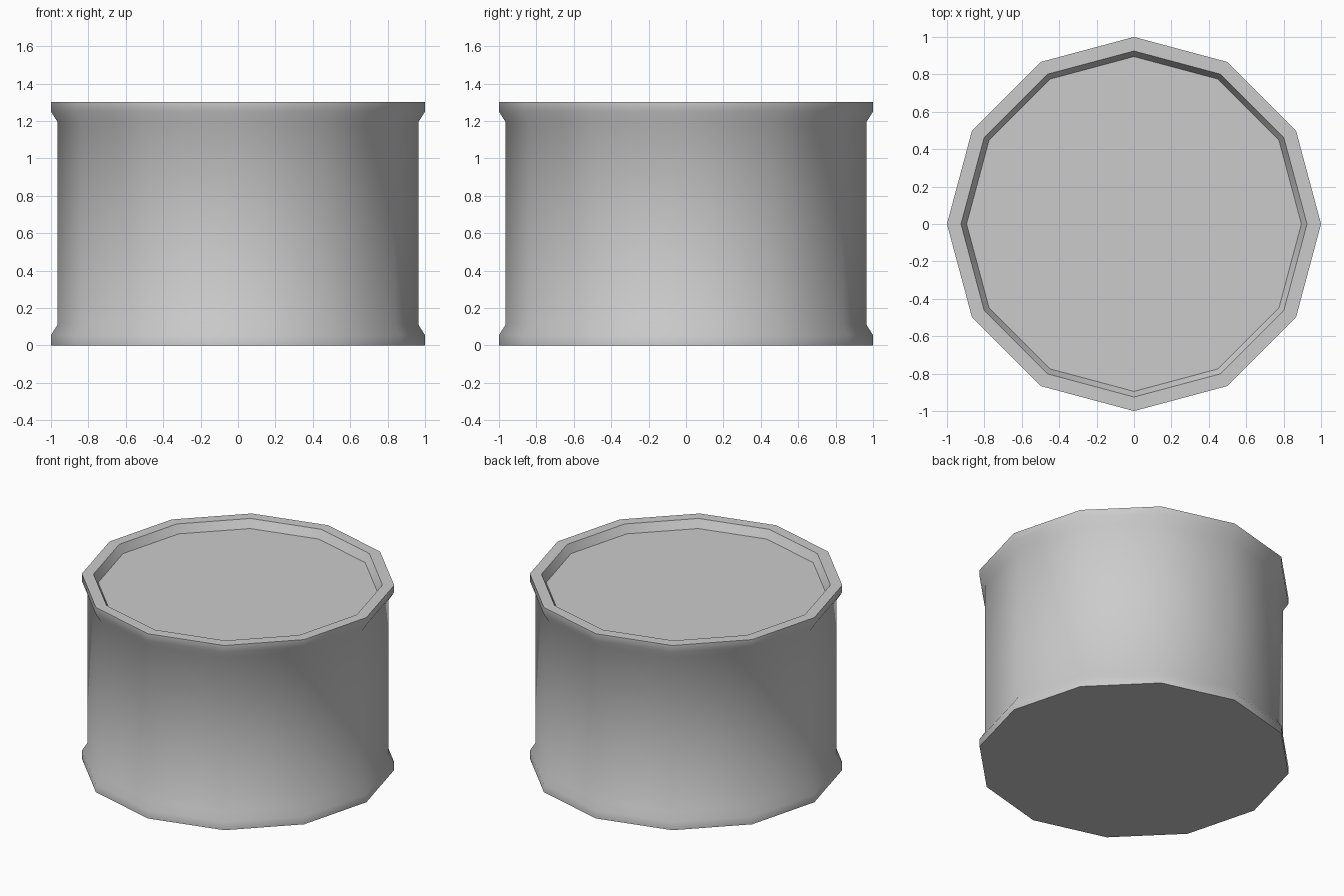
import bpy, bmesh, math

if "Cube" in bpy.data.objects:
    bpy.data.objects.remove(bpy.data.objects["Cube"])

SIDES = 12
# Outline (radius, height): base, lower flare, wall, upper flare, rim, recessed lid
PROFILE = [(1.0, 0.0), (1.0, 0.055), (0.965, 0.11), (0.965, 1.195),
           (1.0, 1.25), (1.0, 1.3), (0.925, 1.3), (0.895, 1.243)]

bm = bmesh.new()
rings = [[bm.verts.new((r * math.cos(2 * math.pi * i / SIDES),
                        r * math.sin(2 * math.pi * i / SIDES), z))
          for i in range(SIDES)] for r, z in PROFILE]

# Walls between neighbouring rings
for low, high in zip(rings, rings[1:]):
    for i in range(SIDES):
        j = (i + 1) % SIDES
        bm.faces.new((low[i], low[j], high[j], high[i]))

# Flat bottom and recessed lid
bm.faces.new(rings[0][::-1])
bm.faces.new(rings[-1])

mesh = bpy.data.meshes.new("drum")
bm.to_mesh(mesh)
bm.free()
drum = bpy.data.objects.new("drum", mesh)
bpy.context.collection.objects.link(drum)

# Smooth round the wall, crisp at the rim, lid and base
bpy.context.view_layer.objects.active = drum
drum.select_set(True)
bpy.ops.object.shade_smooth_by_angle(angle=math.radians(45))
